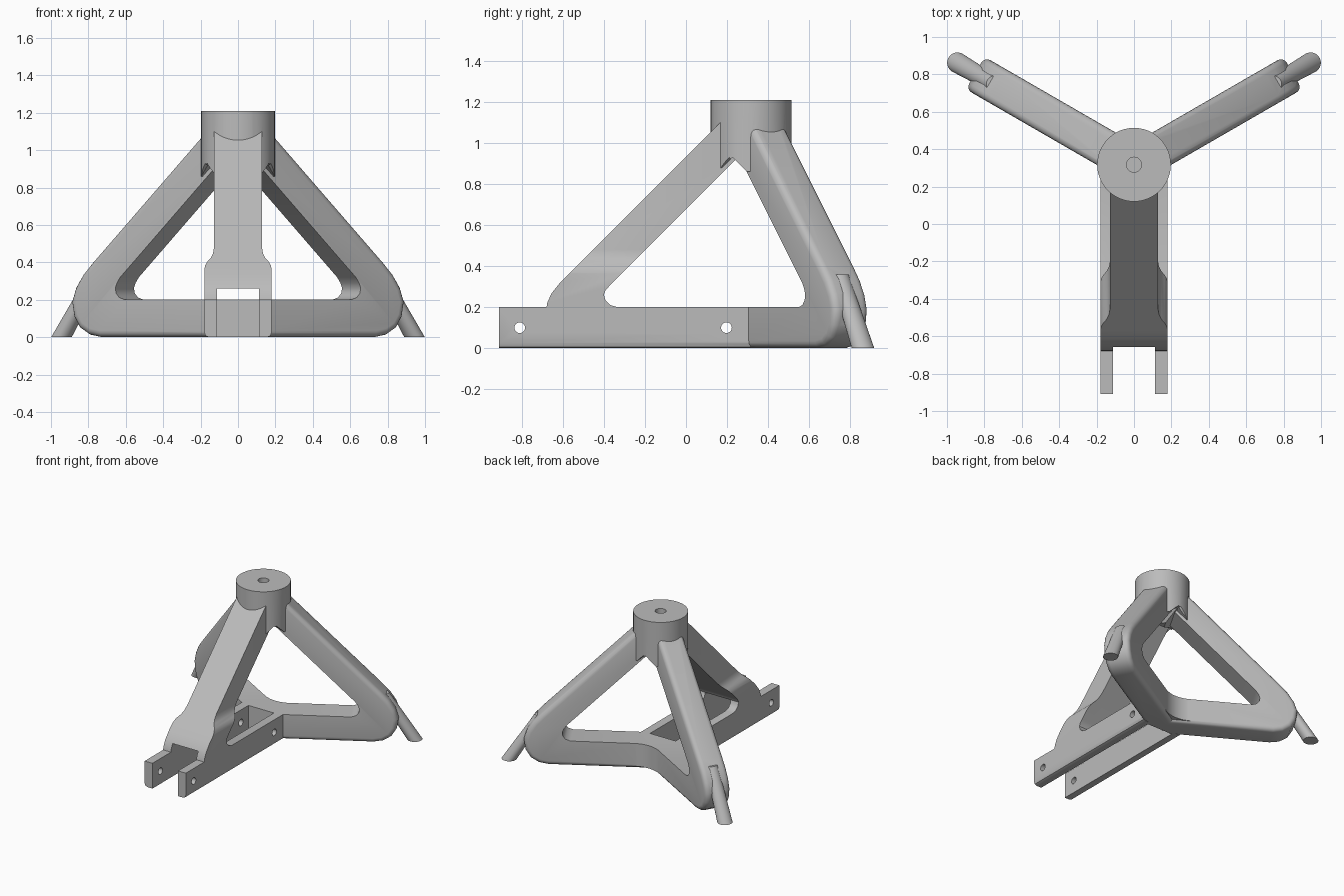
import bpy, bmesh, math
from mathutils import Matrix, Vector

if "Cube" in bpy.data.objects:
    bpy.data.objects.remove(bpy.data.objects["Cube"])

CY = 0.317  # y of the hub axis
grey = bpy.data.materials.new("light_grey")
grey.diffuse_color = (0.5, 0.5, 0.5, 1)
grey.use_nodes = True
grey.node_tree.nodes["Principled BSDF"].inputs["Base Color"].default_value = grey.diffuse_color


def finish(name, bm):
    bmesh.ops.recalc_face_normals(bm, faces=bm.faces)
    me = bpy.data.meshes.new(name)
    bm.to_mesh(me)
    bm.free()
    ob = bpy.data.objects.new(name, me)
    me.materials.append(grey)
    bpy.context.collection.objects.link(ob)
    return ob


def spoke(deg):
    """Frame with x pointing outward from the hub axis."""
    return Matrix.Translation((0, CY, 0)) @ Matrix.Rotation(math.radians(deg), 4, 'Z')


def prism(name, pts, half, mat=Matrix(), round_pts=0, radius=0.0):
    """Extrude an x-z outline by +-half in y; round the first round_pts edges."""
    bm = bmesh.new()
    a, b = [[bm.verts.new((u, s * half, v)) for u, v in pts] for s in (-1, 1)]
    n = len(pts)
    bm.faces.new(a)
    bm.faces.new(b[::-1])
    for i in range(n):
        j = (i + 1) % n
        bm.faces.new((a[i], b[i], b[j], a[j]))
    bmesh.ops.recalc_face_normals(bm, faces=bm.faces)
    if round_pts:
        edges = [bm.edges.get((r[i], r[i + 1])) for r in (a, b) for i in range(round_pts)]
        bmesh.ops.bevel(bm, geom=edges, offset=radius, segments=4, profile=0.5, affect='EDGES')
    bm.transform(mat)
    return finish(name, bm)


def cylinder(name, r, p, q, r2=None):
    """Horizontal-ended cylinder, sheared when p and q are not in line."""
    p, q = Vector(p), Vector(q)
    bm = bmesh.new()
    bmesh.ops.create_cone(bm, cap_ends=True, segments=48, radius1=r,
                          radius2=r if r2 is None else r2, depth=1)
    for v in bm.verts:
        c = p if v.co.z < 0 else q
        v.co = Vector((c.x + v.co.x, c.y + v.co.y, c.z))
    return finish(name, bm)


def combine(target, tool, op):
    mod = target.modifiers.new(op.lower(), 'BOOLEAN')
    mod.operation, mod.solver, mod.object = op, 'EXACT', tool
    bpy.context.view_layer.objects.active = target
    bpy.ops.object.modifier_apply(modifier=mod.name)
    bpy.data.objects.remove(tool)


def box_pts(x0, x1, z0, z1):
    return [(x0, z0), (x1, z0), (x1, z1), (x0, z1)]


UP = Matrix.Rotation(-math.pi / 2, 4, 'X')  # outline in x-y, extruded in z

# Hub with chevron notches in its lower rim
frame = cylinder("stand_frame", 0.197, (0, CY, 0.86), (0, CY, 1.21))
for deg in (-90, 30, 150):
    combine(frame, prism("notch", [(0.18, 0.84), (0.09, 0.93), (0, 0.84)], 0.25, spoke(deg)),
            'DIFFERENCE')

# Two rear legs: sloping bar, rounded heel and bottom bar in one outline
outer = [(0.05, 1.2), (0.85, 0.4), (0.91, 0.335), (0.955, 0.265), (0.98, 0.19),
         (0.967, 0.11), (0.93, 0.05), (0.87, 0.013), (0.8, 0), (0, 0)]
inner = [(0, 0.2), (0.64, 0.2), (0.675, 0.212), (0.695, 0.235), (0.7, 0.262),
         (0.69, 0.29), (0.67, 0.32), (0.06, 0.93), (0.0, 0.95), (0.0, 1.2)]
for deg in (30, 150):
    mat = spoke(deg)
    combine(frame, prism("rear_leg", outer + inner, 0.1, mat, len(outer) - 1, 0.035), 'UNION')
    # Slanted foot at the heel
    combine(frame, cylinder("foot", 0.055, mat @ Vector((1.09, 0, 0)),
                            mat @ Vector((0.86, 0, 0.36)), 0.045), 'UNION')

# Blend between the rear bottom bars
A, B, C = Vector((0.12, 0.5)), Vector((0, 0.432)), Vector((-0.12, 0.5))
curve = [A * (1 - t) ** 2 + B * 2 * t * (1 - t) + C * t * t for t in [i / 8 for i in range(9)]]
combine(frame, prism("rear_blend", [tuple(p) for p in curve] + [(-0.1, 0.4), (0.1, 0.4)],
                     0.09, Matrix.Translation((0, 0, 0.11)) @ UP), 'UNION')

# Front leg, narrowed above its flared base
leg = prism("front_leg", [
    (0, 1.2), (0.05, 1.2), (0.88, 0.37), (0.93, 0.32), (0.97, 0.27), (0.992, 0.225), (1.0, 0.18),
    (1.0, 0.1), (0.6, 0.1), (0.65, 0.2), (0.685, 0.21), (0.71, 0.235), (0.717, 0.262),
    (0.708, 0.283), (0.69, 0.303), (0.06, 0.933), (0, 0.95)], 0.18, spoke(-90))
for s in (-1, 1):
    side = [(0.128, 1.3), (0.128, 0.48), (0.133, 0.45), (0.145, 0.425), (0.163, 0.405),
            (0.175, 0.385), (0.181, 0.36), (0.3, 0.36), (0.3, 1.3)]
    combine(leg, prism("side_trim", [(s * x, z) for x, z in side], 1.5), 'DIFFERENCE')
combine(frame, leg, 'UNION')

# Base rails: a long block with softened lower edges, split by a channel
k = 0.025
combine(frame, prism("base_rails", [
    (-0.18, 0.2), (-0.18, k), (-0.173, 0.007), (-0.18 + k, 0),
    (0.18 - k, 0), (0.173, 0.007), (0.18, k), (0.18, 0.2)],
    0.6125, Matrix.Translation((0, -0.2975, 0))), 'UNION')
combine(frame, prism("channel", box_pts(-0.112, 0.112, -0.1, 0.26), 0.65,
                     Matrix.Translation((0, -0.36, 0))), 'DIFFERENCE')

# Upright slot through the hub and front leg
slot = [(0.08 * math.cos(a), c + 0.08 * math.sin(a))
        for c, start in ((0.195, 0), (-0.09, math.pi))
        for a in [start + math.pi * i / 16 for i in range(17)]]
combine(frame, prism("slot", slot, 1.0, Matrix.Translation((0, 0, 0.9)) @ UP), 'DIFFERENCE')

# Blind pin hole in the hub and cross holes in the rails
combine(frame, cylinder("pin_hole", 0.04, (0, CY, 1.0), (0, CY, 1.3)), 'DIFFERENCE')
for y in (-0.81, 0.197):
    ring = [(0.026 * math.cos(i * math.pi / 12), 0.1 + 0.026 * math.sin(i * math.pi / 12))
            for i in range(24)]
    combine(frame, prism("cross_hole", ring, 0.3, Matrix.Translation((0, y, 0))
                         @ Matrix.Rotation(math.pi / 2, 4, 'Z')), 'DIFFERENCE')

bpy.ops.object.select_all(action='DESELECT')
frame.select_set(True)
bpy.context.view_layer.objects.active = frame
bpy.ops.object.shade_smooth_by_angle(angle=math.radians(32))
